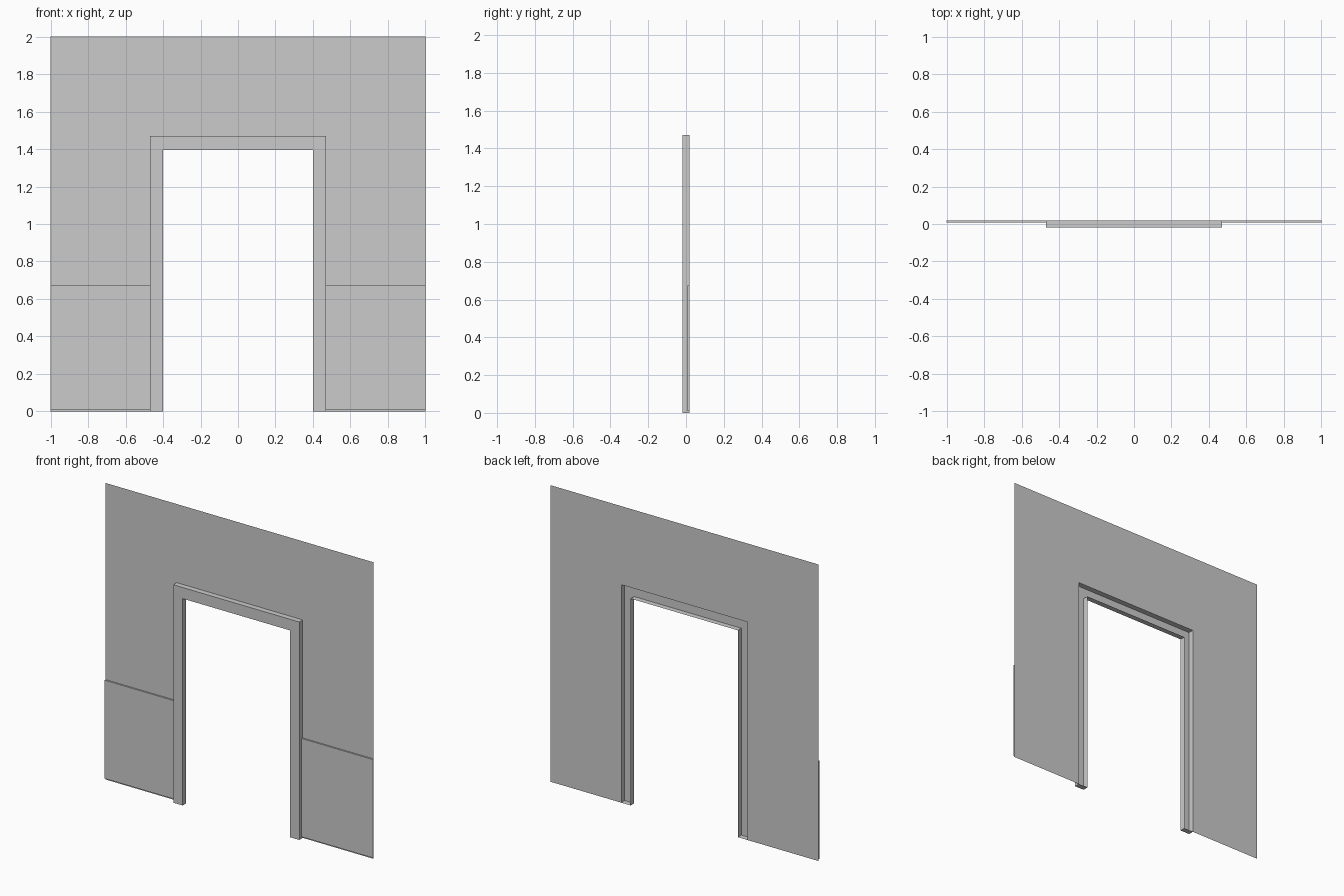
import bpy, bmesh

if "Cube" in bpy.data.objects:
    bpy.data.objects.remove(bpy.data.objects["Cube"])

D = 0.0185                 # half depth of the whole model
INNER, OUTER = 0.40, 0.47  # half widths of the casing
INNER_TOP, OUTER_TOP = 1.395, 1.47
PANEL_Y, PANEL_LOW, PANEL_HIGH = 0.008, 0.011, 0.674


def make_object(name, bm):
    bmesh.ops.remove_doubles(bm, verts=bm.verts, dist=1e-5)
    mesh = bpy.data.meshes.new(name)
    bm.to_mesh(mesh)
    bm.free()
    obj = bpy.data.objects.new(name, mesh)
    bpy.context.collection.objects.link(obj)
    return obj


def face(bm, pts):
    return bm.faces.new([bm.verts.new(p) for p in pts])


def arch(w, top):
    """Doorway path: up the left side, across, down the right side."""
    return [(-w, 0), (-w, top), (w, top), (w, 0)]


# Wall: a single-skin sheet around the doorway, facing front
bm = bmesh.new()
inner, outer = arch(OUTER, OUTER_TOP), arch(1, 2)
for i in range(3):
    loop = [inner[i], inner[i + 1], outer[i + 1], outer[i]]
    face(bm, [(x, D, z) for x, z in loop])
bmesh.ops.remove_doubles(bm, verts=bm.verts, dist=1e-5)
bmesh.ops.recalc_face_normals(bm, faces=bm.faces)
bm.normal_update()
if bm.faces[:][0].normal.y > 0:
    bmesh.ops.reverse_faces(bm, faces=bm.faces)
make_object("wall", bm)

# Door casing: channel profile swept round the doorway, open at the back
bm = bmesh.new()
inner, outer = arch(INNER, INNER_TOP), arch(OUTER, OUTER_TOP)
rails = [(inner, D), (inner, -D), (outer, -D), (outer, D)]
for (pa, ya), (pb, yb) in zip(rails, rails[1:]):
    for i in range(3):
        face(bm, [(pa[i][0], ya, pa[i][1]), (pb[i][0], yb, pb[i][1]),
                  (pb[i + 1][0], yb, pb[i + 1][1]), (pa[i + 1][0], ya, pa[i + 1][1])])
# feet caps
for k in (0, 3):
    face(bm, [(path[k][0], y, 0) for path, y in rails])
bmesh.ops.remove_doubles(bm, verts=bm.verts, dist=1e-5)
bmesh.ops.recalc_face_normals(bm, faces=bm.faces)
bm.normal_update()
front = next(f for f in bm.faces if all(v.co.y < 0 for v in f.verts))
if front.normal.y > 0:
    bmesh.ops.reverse_faces(bm, faces=bm.faces)
make_object("door_casing", bm)

# Wainscot panels: shallow boxes against the wall, without a back
for name, side in (("left_wainscot", -1), ("right_wainscot", 1)):
    bm = bmesh.new()
    bmesh.ops.create_cube(bm, size=1)
    for v in bm.verts:
        v.co.x = side * OUTER if v.co.x * side < 0 else side
        v.co.y = PANEL_Y if v.co.y < 0 else D
        v.co.z = PANEL_LOW if v.co.z < 0 else PANEL_HIGH
    bmesh.ops.recalc_face_normals(bm, faces=bm.faces)
    back = [f for f in bm.faces if all(v.co.y > D - 1e-5 for v in f.verts)]
    bmesh.ops.delete(bm, geom=back, context='FACES_ONLY')
    make_object(name, bm)
